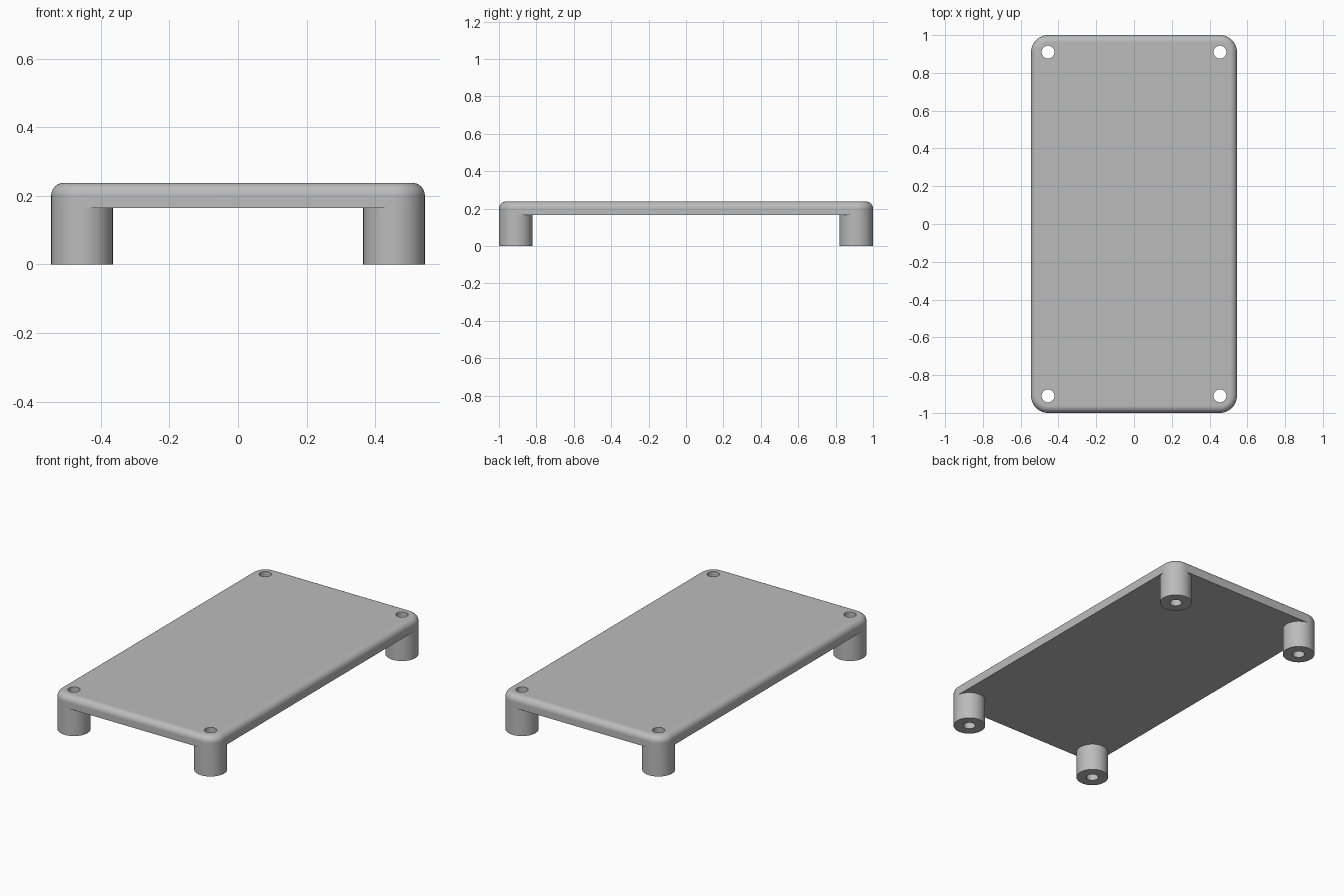
import bpy, bmesh
from math import sin, cos, pi, tau

cube = bpy.data.objects.get("Cube")
if cube:
    bpy.data.objects.remove(cube)

HALF_X, HALF_Y = 0.545, 1.0
TOP, UNDER = 0.238, 0.165
CORNER, FILLET, HOLE = 0.09, 0.037, 0.034
LEG_X, LEG_Y = HALF_X - CORNER, HALF_Y - CORNER
CENTRES = [(LEG_X, LEG_Y), (-LEG_X, LEG_Y), (-LEG_X, -LEG_Y), (LEG_X, -LEG_Y)]
ARC = 12

grey = bpy.data.materials.new("plain grey")
grey.use_nodes = True
colour = (0.5, 0.5, 0.5, 1)
grey.diffuse_color = colour
grey.node_tree.nodes["Principled BSDF"].inputs["Base Color"].default_value = colour


def add_object(name, bm):
    bmesh.ops.recalc_face_normals(bm, faces=bm.faces)
    mesh = bpy.data.meshes.new(name)
    bm.to_mesh(mesh)
    bm.free()
    mesh.materials.append(grey)
    obj = bpy.data.objects.new(name, mesh)
    bpy.context.collection.objects.link(obj)
    return obj


def smooth(obj):
    bpy.ops.object.select_all(action='DESELECT')
    obj.select_set(True)
    bpy.context.view_layer.objects.active = obj
    bpy.ops.object.shade_smooth_by_angle(angle=pi / 6)
    weighted = obj.modifiers.new("Flat faces", 'WEIGHTED_NORMAL')
    weighted.keep_sharp = True


def rounded_ring(bm, radius, z):
    ring = []
    for quarter, (cx, cy) in enumerate(CENTRES):
        for i in range(ARC + 1):
            a = (quarter + i / ARC) * pi / 2
            ring.append(bm.verts.new((cx + radius * cos(a), cy + radius * sin(a), z)))
    return ring


# Plate: stacked rounded outlines with a filleted upper edge
bm = bmesh.new()
rings = [rounded_ring(bm, CORNER, UNDER)]
for i in range(9):
    a = i / 8 * pi / 2
    rings.append(rounded_ring(bm, CORNER - FILLET * (1 - cos(a)),
                              TOP - FILLET * (1 - sin(a))))
for low, high in zip(rings, rings[1:]):
    for i in range(len(low)):
        j = (i + 1) % len(low)
        bm.faces.new((low[i], low[j], high[j], high[i]))
bm.faces.new(rings[0])
bm.faces.new(rings[-1])
plate = add_object("plate", bm)

# Screw holes through the plate
bm = bmesh.new()
for x, y in CENTRES:
    made = bmesh.ops.create_cone(bm, cap_ends=True, segments=4 * ARC,
                                 radius1=HOLE, radius2=HOLE, depth=1)
    bmesh.ops.translate(bm, verts=made["verts"], vec=(x, y, 0))
cutter = add_object("hole_cutter", bm)
cutter.hide_render = True
cut = plate.modifiers.new("Screw holes", 'BOOLEAN')
cut.operation, cut.solver, cut.object = 'DIFFERENCE', 'EXACT', cutter
bpy.ops.object.select_all(action='DESELECT')
plate.select_set(True)
bpy.context.view_layer.objects.active = plate
bpy.ops.object.modifier_apply(modifier=cut.name)
bpy.data.objects.remove(cutter)
smooth(plate)

# Legs: hollow round posts under each corner
names = ["back_left_leg", "back_right_leg", "front_right_leg", "front_left_leg"]
for name, (x, y) in zip(names, CENTRES):
    bm = bmesh.new()
    profile = [(CORNER, UNDER), (CORNER, 0), (HOLE, 0), (HOLE, UNDER)]
    verts = [bm.verts.new((r, 0, z)) for r, z in profile]
    edges = [bm.edges.new(pair) for pair in zip(verts, verts[1:])]
    bmesh.ops.spin(bm, geom=verts + edges, cent=(0, 0, 0), axis=(0, 0, 1),
                   angle=tau, steps=4 * ARC)
    bmesh.ops.remove_doubles(bm, verts=bm.verts, dist=0.0001)
    # Face the walls outward from the solid
    bmesh.ops.recalc_face_normals(bm, faces=bm.faces)
    leg = add_object(name, bm)
    leg.location = (x, y, 0)
    smooth(leg)
